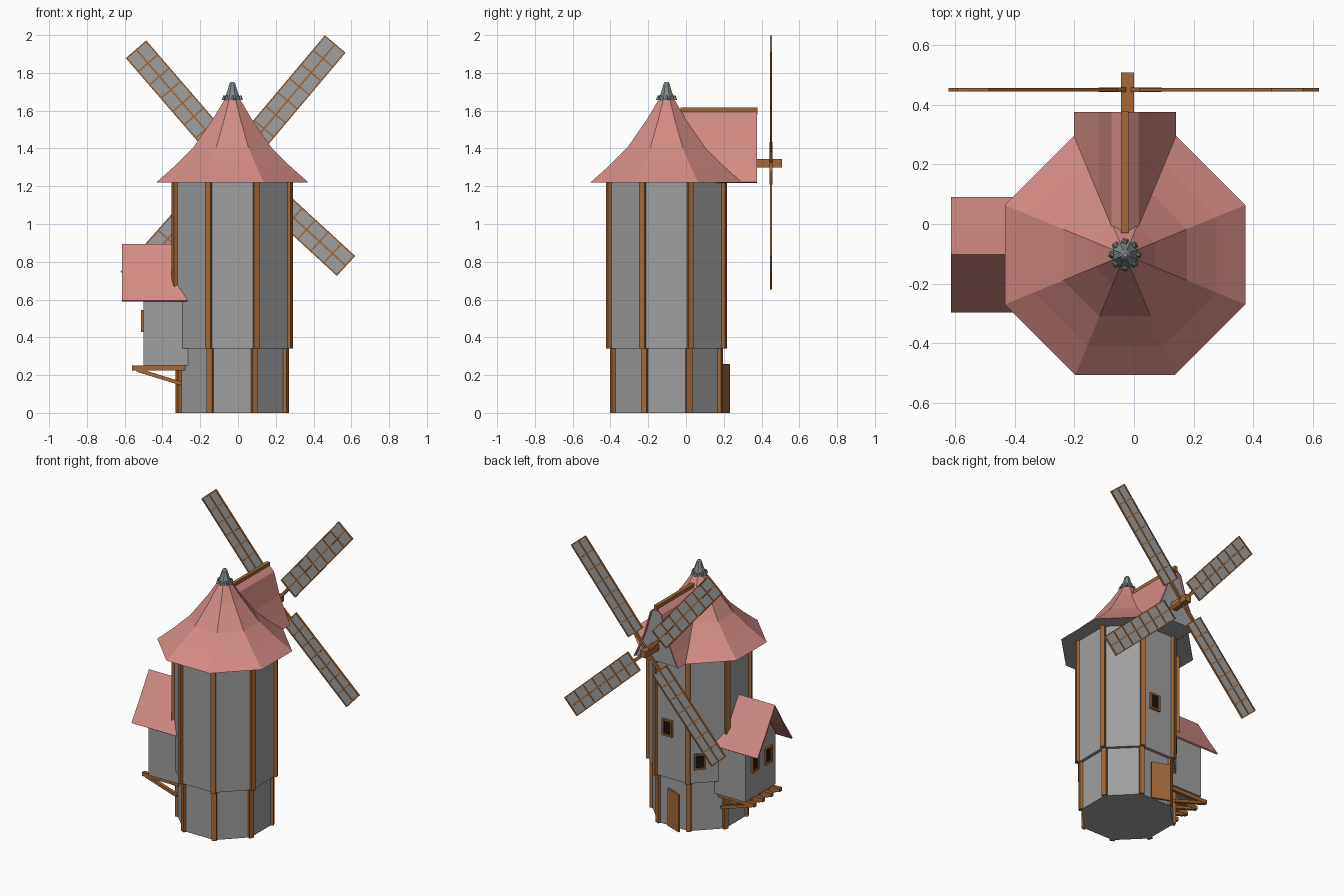
import bpy, bmesh, math
from mathutils import Matrix, Vector

if "Cube" in bpy.data.objects:
    bpy.data.objects.remove(bpy.data.objects["Cube"])

CX, CY = -0.03, -0.103          # tower axis
C8 = math.cos(math.pi / 8)


def mat(name, rgb):
    m = bpy.data.materials.new(name)
    m.diffuse_color = (*rgb, 1)
    m.use_nodes = True
    m.node_tree.nodes["Principled BSDF"].inputs["Base Color"].default_value = m.diffuse_color
    return m


STONE = mat("grey wall", (0.35, 0.35, 0.35))
TILE = mat("pink roof", (0.66, 0.26, 0.235))
WOOD = mat("brown wood", (0.37, 0.14, 0.04))
DARK = mat("dark glass", (0.008, 0.007, 0.006))
SLATE = mat("slate metal", (0.23, 0.26, 0.265))


def finish(name, bm, *mats):
    bmesh.ops.recalc_face_normals(bm, faces=bm.faces)
    me = bpy.data.meshes.new(name)
    bm.to_mesh(me)
    bm.free()
    ob = bpy.data.objects.new(name, me)
    bpy.context.collection.objects.link(ob)
    for m in mats:
        me.materials.append(m)
    return ob


def add_box(bm, size, mtx):
    bmesh.ops.create_cube(bm, size=1, matrix=mtx @ Matrix.Diagonal((*size, 1)))


def box(name, size, mtx, m):
    bm = bmesh.new()
    add_box(bm, size, mtx)
    return finish(name, bm, m)


def span(name, lo, hi, m):
    lo, hi = Vector(lo), Vector(hi)
    return box(name, hi - lo, Matrix.Translation((lo + hi) / 2), m)


def lathe(name, prof, mats, n=8):
    """Stack of n-sided rings (radius, z) around the tower axis."""
    bm = bmesh.new()
    rings = [[bm.verts.new((CX + r * math.cos((i + .5) * 2 * math.pi / n),
                            CY + r * math.sin((i + .5) * 2 * math.pi / n), z))
              for i in range(n)] for r, z in prof]
    for a, b in zip(rings, rings[1:]):
        for i in range(n):
            bm.faces.new((a[i], a[(i + 1) % n], b[(i + 1) % n], b[i]))
    bm.faces.new(rings[-1])
    bm.faces.new(rings[0]).material_index = len(mats) - 1
    return finish(name, bm, *mats)


def sweep(name, pts, vec, m, closed=True):
    """Extrude a 3D outline along vec; open outlines make a sheet."""
    bm = bmesh.new()
    a = [bm.verts.new(p) for p in pts]
    b = [bm.verts.new(Vector(p) + Vector(vec)) for p in pts]
    n = len(pts)
    for i in range(n if closed else n - 1):
        j = (i + 1) % n
        bm.faces.new((a[i], a[j], b[j], b[i]))
    if closed:
        bm.faces.new(a)
        bm.faces.new(b)
    return finish(name, bm, m)


def thicken(ob, t):
    mod = ob.modifiers.new("thickness", "SOLIDIFY")
    mod.thickness = t
    mod.offset = 0


# Tower body in two tiers with corner posts
for tier, r, z0, z1 in (("lower", 0.305, 0, 0.34), ("upper", 0.328, 0.34, 1.225)):
    lathe(tier + "_tower", [(r, z0), (r, z1)], [STONE])
    bm = bmesh.new()
    for i in range(8):
        rot = Matrix.Rotation((i + .5) * math.pi / 4, 4, 'Z')
        add_box(bm, (0.026, 0.032, z1 - z0), Matrix.Translation((CX, CY, (z0 + z1) / 2))
                @ rot @ Matrix.Translation((r, 0, 0)))
    finish(tier + "_posts", bm, WOOD)

# Flared main roof with grey underside (apothem, z)
ROOF = [(0.403, 1.22), (0.307, 1.305), (0.207, 1.405), (0.10, 1.56), (0.035, 1.67)]
lathe("main_roof", [(a / C8, z) for a, z in ROOF], [TILE, STONE])

# Finial with a scalloped skirt
lathe("finial", [(0.045, 1.655), (0.043, 1.67), (0.03, 1.70), (0.016, 1.745), (0.008, 1.753)], [SLATE])
bm = bmesh.new()
for i in range(8):
    bmesh.ops.create_cone(bm, cap_ends=True, segments=5, radius1=0.014, radius2=0.005, depth=0.025,
                          matrix=Matrix.Translation((CX, CY, 1.668))
                          @ Matrix.Rotation(i * math.pi / 4, 4, 'Z') @ Matrix.Translation((0.043, 0, 0)))
finish("finial_skirt", bm, SLATE)

# Rear dormer: the back roof facet pulled out to a gable
half = [(a * math.tan(math.pi / 8), z) for a, z in ROOF[:4]]
outline = [(CX - x, z) for x, z in half] + [(CX, 1.60)] + [(CX + x, z) for x, z in reversed(half)]
sheet = sweep("dormer_roof", [(x, -0.05, z) for x, z in outline], (0, 0.425, 0), TILE, False)
thicken(sheet, 0.008)
sweep("dormer_gable", [(x, 0.0, z) for x, z in outline], (0, 0.362, 0), STONE)
span("dormer_ridge_beam", (-0.043, -0.03, 1.58), (-0.019, 0.378, 1.616), WOOD)

# Sail axle
span("sail_axle", (-0.044, 0.25, 1.30), (0.0, 0.508, 1.345), WOOD)

# Four lattice sails, given by their tip centres
HUB = Vector((-0.018, 0.45, 1.32))
W, T, START = 0.143, 0.012, 0.14
for k, (tx, tz) in enumerate(((0.515, 1.953), (-0.54, 1.925), (-0.568, 0.70), (0.572, 0.778))):
    d = Vector((tx - HUB.x, 0, tz - HUB.z))
    L = d.length
    frame = Matrix.Translation(HUB) @ Matrix.Rotation(-math.atan2(d.z, d.x), 4, 'Y')
    mid = (START + L) / 2
    box(f"sail_cloth_{k + 1}", (L - START, 0.005, W - 0.01),
        frame @ Matrix.Translation((mid, 0, 0)), STONE)
    bm = bmesh.new()
    add_box(bm, (L, T, 0.009), frame @ Matrix.Translation((L / 2, 0, 0)))
    for s in (-1, 1):
        add_box(bm, (L - START, T, 0.008), frame @ Matrix.Translation((mid, 0, s * (W / 2 - 0.004))))
    for i in range(8):
        u = START + 0.004 + (L - START - 0.008) * i / 7
        add_box(bm, (0.008, T, W), frame @ Matrix.Translation((u, 0, 0)))
    add_box(bm, (START, 0.016, 0.02), frame @ Matrix.Translation((START / 2, 0, 0)))
    finish(f"sail_frame_{k + 1}", bm, WOOD)

# Side cabin: gabled walls and roof running into the tower
cabin = [(0.165, 0.25), (0.165, 0.615), (0.1, 0.71), (0, 0.875)]
pts = cabin + [(-y, z) for y, z in reversed(cabin[:3])]
sweep("cabin_walls", [(-0.50, CY + y, z) for y, z in pts], (0.27, 0, 0), STONE)
eave = [(0.189, 0.592), (0.1, 0.725), (0, 0.89)]
pts = eave + [(-y, z) for y, z in reversed(eave[:2])]
sheet = sweep("cabin_roof", [(-0.614, CY + y, z) for y, z in pts], (0.36, 0, 0), TILE, False)
thicken(sheet, 0.01)

# Joists and struts under the cabin
bm = bmesh.new()
a, b = Vector((-0.535, 0, 0.228)), Vector((-0.30, 0, 0.155))
tilt = Matrix.Rotation(-math.atan2(b.z - a.z, b.x - a.x), 4, 'Y')
for i in range(4):
    y = CY - 0.14 + i * 0.28 / 3
    add_box(bm, (0.28, 0.026, 0.026), Matrix.Translation((-0.42, y, 0.238)))
    add_box(bm, ((b - a).length, 0.022, 0.02), Matrix.Translation((a + b) / 2 + Vector((0, y, 0))) @ tilt)
finish("cabin_supports", bm, WOOD)


def window(name, loc, angle, w, h):
    """Framed window; angle is the outward direction about z."""
    base = Matrix.Translation(loc) @ Matrix.Rotation(angle, 4, 'Z')
    bm = bmesh.new()
    for s in (-1, 1):
        add_box(bm, (0.026, 0.012, h), base @ Matrix.Translation((0, s * (w / 2 - 0.006), 0)))
        add_box(bm, (0.026, w, 0.012), base @ Matrix.Translation((0, 0, s * (h / 2 - 0.006))))
    finish(name + "_frame", bm, WOOD)
    box(name + "_glass", (0.008, w - 0.02, h - 0.02), base, DARK)


# Windows
AP = 0.328 * C8
window("rear_window", (0.0, CY + AP, 0.69), math.pi / 2, 0.078, 0.115)
diag = math.radians(135)
out, side = Vector((math.cos(diag), math.sin(diag), 0)), Vector((0.7071, 0.7071, 0))
window("diagonal_window", Vector((CX, CY, 0.49)) + out * AP + side * 0.05, diag, 0.075, 0.11)
for n, y in (("left", -0.04), ("right", -0.185)):
    window("cabin_window_" + n, (-0.50, y, 0.487), math.pi, 0.075, 0.115)

# Rear door standing ajar
h, e = Vector((0.01, 0.183, 0)), Vector((-0.107, 0.226, 0))
d = e - h
box("door", (d.length, 0.012, 0.26), Matrix.Translation((h + e) / 2 + Vector((0, 0, 0.13)))
    @ Matrix.Rotation(math.atan2(d.y, d.x), 4, 'Z'), WOOD)
